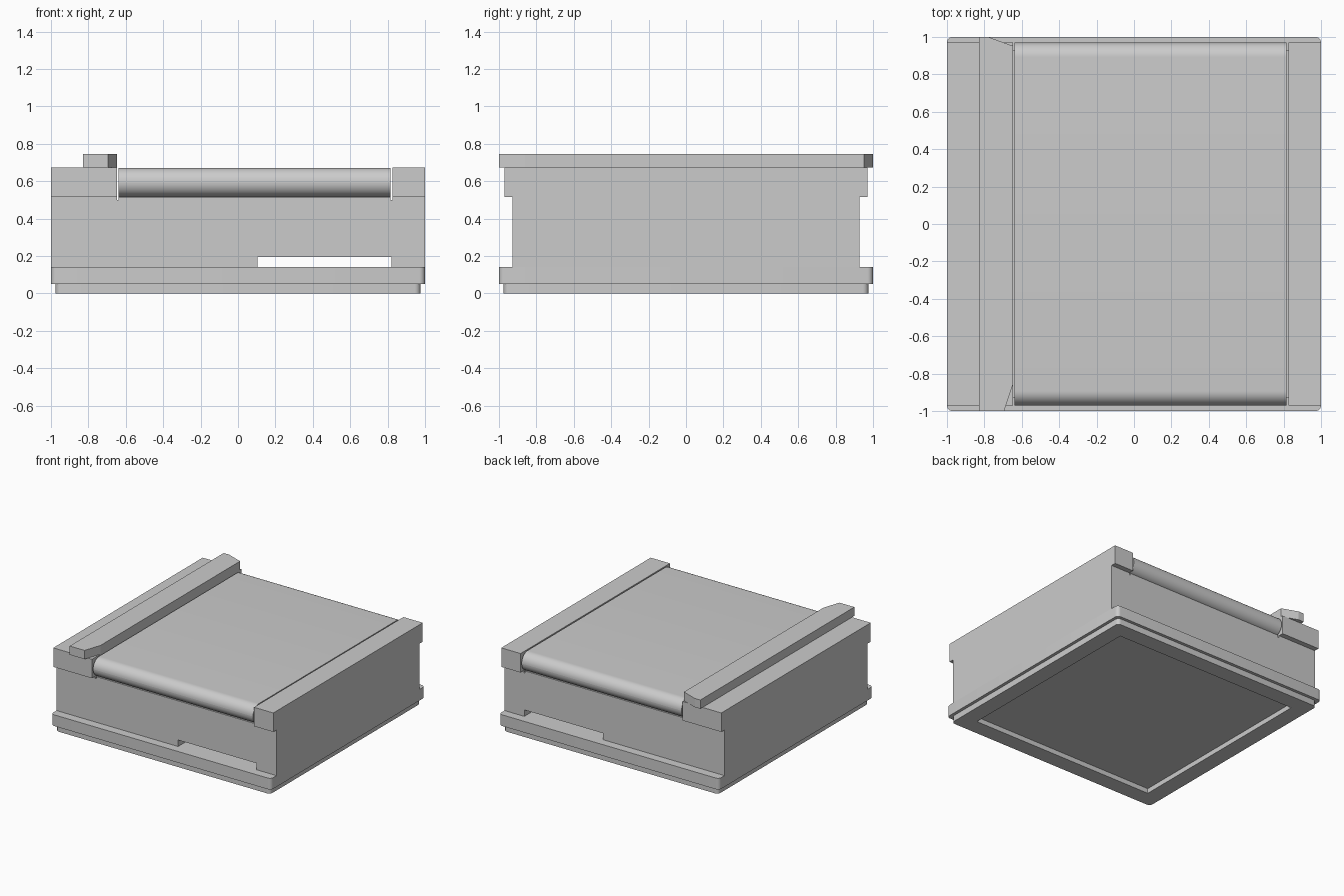
import bpy, bmesh
from math import sin, cos, pi, radians

if "Cube" in bpy.data.objects:
    bpy.data.objects.remove(bpy.data.objects["Cube"])


def prism(name, outline, axis, lo, hi, smooth=False):
    """Extrude a 2D outline along an axis from lo to hi."""
    place = {'X': lambda u, v, w: (w, u, v),
             'Y': lambda u, v, w: (u, w, v),
             'Z': lambda u, v, w: (u, v, w)}[axis]
    bm = bmesh.new()
    ends = [[bm.verts.new(place(u, v, w)) for u, v in outline] for w in (lo, hi)]
    bm.faces.new(ends[0])
    bm.faces.new(ends[1])
    n = len(outline)
    for i in range(n):
        j = (i + 1) % n
        bm.faces.new((ends[0][i], ends[0][j], ends[1][j], ends[1][i]))
    bmesh.ops.recalc_face_normals(bm, faces=bm.faces)
    mesh = bpy.data.meshes.new(name)
    bm.to_mesh(mesh)
    bm.free()
    obj = bpy.data.objects.new(name, mesh)
    bpy.context.collection.objects.link(obj)
    if smooth:
        bpy.ops.object.select_all(action='DESELECT')
        obj.select_set(True)
        bpy.context.view_layer.objects.active = obj
        bpy.ops.object.shade_smooth_by_angle(angle=radians(35))
    return obj


def rect(x0, x1, y0, y1):
    return [(x0, y0), (x1, y0), (x1, y1), (x0, y1)]


def rounded(hx, hy, r, cz=0, steps=6):
    """Rectangle outline with rounded corners, centred on (0, cz)."""
    pts = []
    for k, (sx, sy) in enumerate([(1, 1), (-1, 1), (-1, -1), (1, -1)]):
        for i in range(steps + 1):
            a = (k + i / steps) * pi / 2
            pts.append((sx * (hx - r) + r * cos(a), cz + sy * (hy - r) + r * sin(a)))
    return pts


# Foot with a shallow recess underneath
foot = prism("foot", rounded(0.975, 0.975, 0.03), 'Z', 0, 0.05, True)
cutter = prism("foot_recess_cutter", rect(-0.84, 0.84, -0.84, 0.84), 'Z', -0.1, 0.04)
cutter.hide_render = True
cutter.hide_set(True)
cut = foot.modifiers.new("recess", 'BOOLEAN')
cut.operation = 'DIFFERENCE'
cut.solver = 'EXACT'
cut.object = cutter

# Base plate
prism("base_plate", rounded(1, 1, 0.03), 'Z', 0.05, 0.142, True)

# Body with a through slot at the bottom and two slits beside the belt
body = [(-1, 0.14), (0.105, 0.14), (0.105, 0.195), (0.82, 0.195), (0.82, 0.14),
        (1, 0.14), (1, 0.517), (0.825, 0.517), (0.825, 0.5), (0.815, 0.5),
        (0.815, 0.517), (-0.638, 0.517), (-0.638, 0.5), (-0.648, 0.5),
        (-0.648, 0.517), (-1, 0.517)]
prism("body", body, 'Y', -0.928, 0.928)

# Side rails
for name, x0, x1 in (("left_rail", -1, -0.648), ("right_rail", 0.825, 1)):
    prism(name, rect(x0, x1, 0.517, 0.673), 'Y', -0.97, 0.97)

# Belt with round ends
r = 0.0775
prism("belt", rounded(0.97, r, r, 0.594, 12), 'X', -0.638, 0.815, True)

# Guide fence with clipped corners on the left rail
fence = [(-0.83, -1), (-0.695, -1), (-0.648, -0.86), (-0.648, 0.952),
         (-0.78, 1), (-0.83, 1)]
prism("guide_fence", fence, 'Z', 0.673, 0.745)
